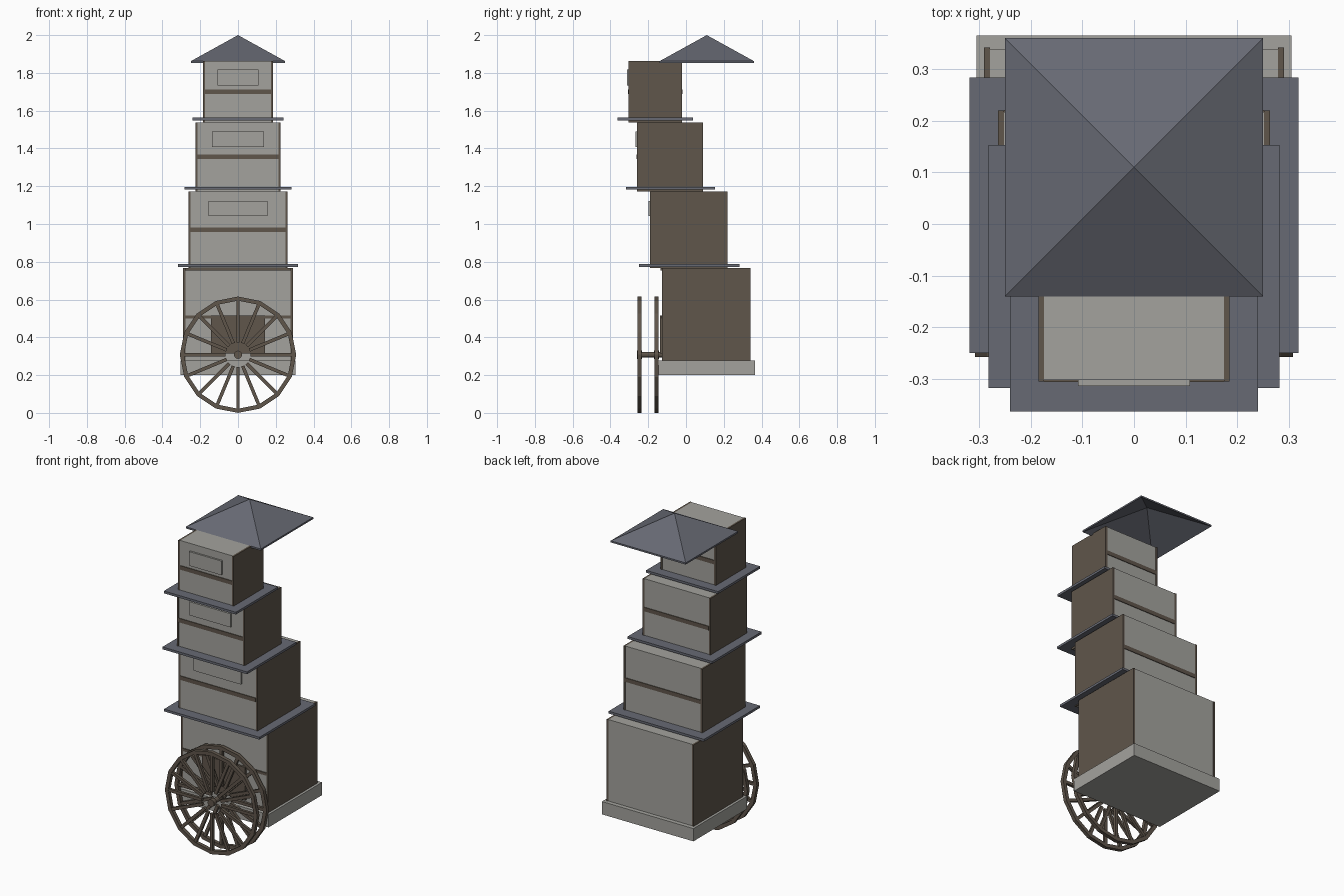
import bpy, bmesh, math
from mathutils import Matrix, Vector

if "Cube" in bpy.data.objects:
    bpy.data.objects.remove(bpy.data.objects["Cube"])


def material(name, rgb):
    m = bpy.data.materials.new(name)
    m.use_nodes = True
    m.diffuse_color = (*rgb, 1)
    m.node_tree.nodes["Principled BSDF"].inputs["Base Color"].default_value = (*rgb, 1)
    return m


plaster = material("pale grey plaster", (0.37, 0.365, 0.34))
wood = material("dark brown wood", (0.115, 0.092, 0.07))
slate = material("blue grey slate", (0.135, 0.142, 0.172))


def finish(name, bm, mat):
    bmesh.ops.recalc_face_normals(bm, faces=bm.faces)
    mesh = bpy.data.meshes.new(name)
    bm.to_mesh(mesh)
    bm.free()
    mesh.materials.append(mat)
    ob = bpy.data.objects.new(name, mesh)
    bpy.context.collection.objects.link(ob)
    return ob


def add_box(bm, x, y, z, turn=None):
    """Box from (min, max) ranges, optionally transformed."""
    mid = Vector([(a + b) / 2 for a, b in (x, y, z)])
    size = [b - a for a, b in (x, y, z)]
    mat = Matrix.Translation(mid) @ Matrix.Diagonal((*size, 1))
    bmesh.ops.create_cube(bm, size=1, matrix=(turn or Matrix()) @ mat)


def box(name, x, y, z, mat):
    bm = bmesh.new()
    add_box(bm, x, y, z)
    return finish(name, bm, mat)


PANEL = 0.011


def storey(name, half, y, z):
    """Pale body between two full-height wooden side panels."""
    core = half - PANEL
    box(name + "_body", (-core, core), (y[0] + 0.003, y[1] - 0.003), z, plaster)
    bm = bmesh.new()
    for s in (-1, 1):
        add_box(bm, sorted((s * core, s * half)), y, z)
    finish(name + "_side_panels", bm, wood)


# Plinth and ground storey
box("plinth", (-0.305, 0.305), (-0.145, 0.365), (0.2, 0.277), plaster)
storey("ground_storey", 0.29, (-0.127, 0.342), (0.277, 0.768))
box("ground_rail", (-0.28, 0.28), (-0.13, -0.12), (0.499, 0.515), wood)
box("ground_top_trim", (-0.28, 0.28), (-0.135, -0.12), (0.753, 0.768), wood)
box("door", (-0.143, 0.143), (-0.137, -0.12), (0.315, 0.515), wood)

# Upper storeys: half width, y range, z range, sign half width, sign z range
uppers = [
    ("second_storey", 0.263, (-0.19, 0.22), (0.768, 1.172), 0.157, (1.042, 1.122)),
    ("third_storey", 0.226, (-0.26, 0.09), (1.172, 1.538), 0.137, (1.408, 1.49)),
    ("fourth_storey", 0.185, (-0.305, -0.02), (1.538, 1.862), 0.108, (1.732, 1.817)),
]
for name, half, y, z, sign, sign_z in uppers:
    storey(name, half, y, z)
    mid = (z[0] + z[1]) / 2
    w = half - PANEL
    box(name + "_band", (-w, w), (y[0] - 0.001, y[1] + 0.001),
        (mid - 0.012, mid + 0.012), wood)
    box(name + "_sign", (-sign, sign), (y[0] - 0.008, y[0] + 0.005), sign_z, plaster)

# Eave slabs under each upper storey
eaves = [(0.318, (-0.25, 0.283), 0.78), (0.282, (-0.317, 0.153), 1.19),
         (0.24, (-0.363, 0.037), 1.556)]
for i, (half, y, z) in enumerate(eaves):
    box(f"eave_{i + 1}", (-half, half), y, (z - 0.007, z + 0.007), slate)

# Hollow pyramid roof
bm = bmesh.new()
rings = []
for base, apex in ((1.862, 2.0), (1.852, 1.988)):
    ring = [bm.verts.new((0.25 * sx, 0.11 + 0.25 * sy, base))
            for sx, sy in ((-1, -1), (1, -1), (1, 1), (-1, 1))]
    tip = bm.verts.new((0, 0.11, apex))
    for i in range(4):
        bm.faces.new((ring[i], ring[(i + 1) % 4], tip))
    rings.append(ring)
for i in range(4):
    j = (i + 1) % 4
    bm.faces.new((rings[0][i], rings[0][j], rings[1][j], rings[1][i]))
finish("roof", bm, slate)

# Wheels: sixteen-sided rim with radial spokes
SIDES, RADIUS, RIM, DEPTH = 16, 0.308, 0.022, 0.011


def wheel(name, y):
    bm = bmesh.new()
    place = Matrix.Translation((0, y, RADIUS))
    loops = []
    for i in range(SIDES):
        turn = place @ Matrix.Rotation(math.tau * i / SIDES, 4, 'Y')
        section = [(RADIUS, -DEPTH), (RADIUS, DEPTH),
                   (RADIUS - RIM, DEPTH), (RADIUS - RIM, -DEPTH)]
        loops.append([bm.verts.new(turn @ Vector((r, d, 0))) for r, d in section])
        add_box(bm, (0.065, RADIUS - RIM / 2), (-0.008, 0.008), (-0.009, 0.009), turn)
    for i in range(SIDES):
        a, b = loops[i], loops[(i + 1) % SIDES]
        for k in range(4):
            m = (k + 1) % 4
            bm.faces.new((a[k], a[m], b[m], b[k]))
    finish(name, bm, wood)


def rod(name, radius, y):
    bm = bmesh.new()
    mat = Matrix.Translation((0, sum(y) / 2, RADIUS)) @ Matrix.Rotation(math.pi / 2, 4, 'X')
    bmesh.ops.create_cone(bm, cap_ends=True, segments=12, radius1=radius,
                          radius2=radius, depth=y[1] - y[0], matrix=mat)
    finish(name, bm, wood)


for name, y in (("front", -0.246), ("rear", -0.156)):
    wheel(name + "_wheel", y)
    rod(name + "_hub", 0.022, (y - 0.013, y + 0.013))
rod("axle", 0.015, (-0.25, -0.12))
